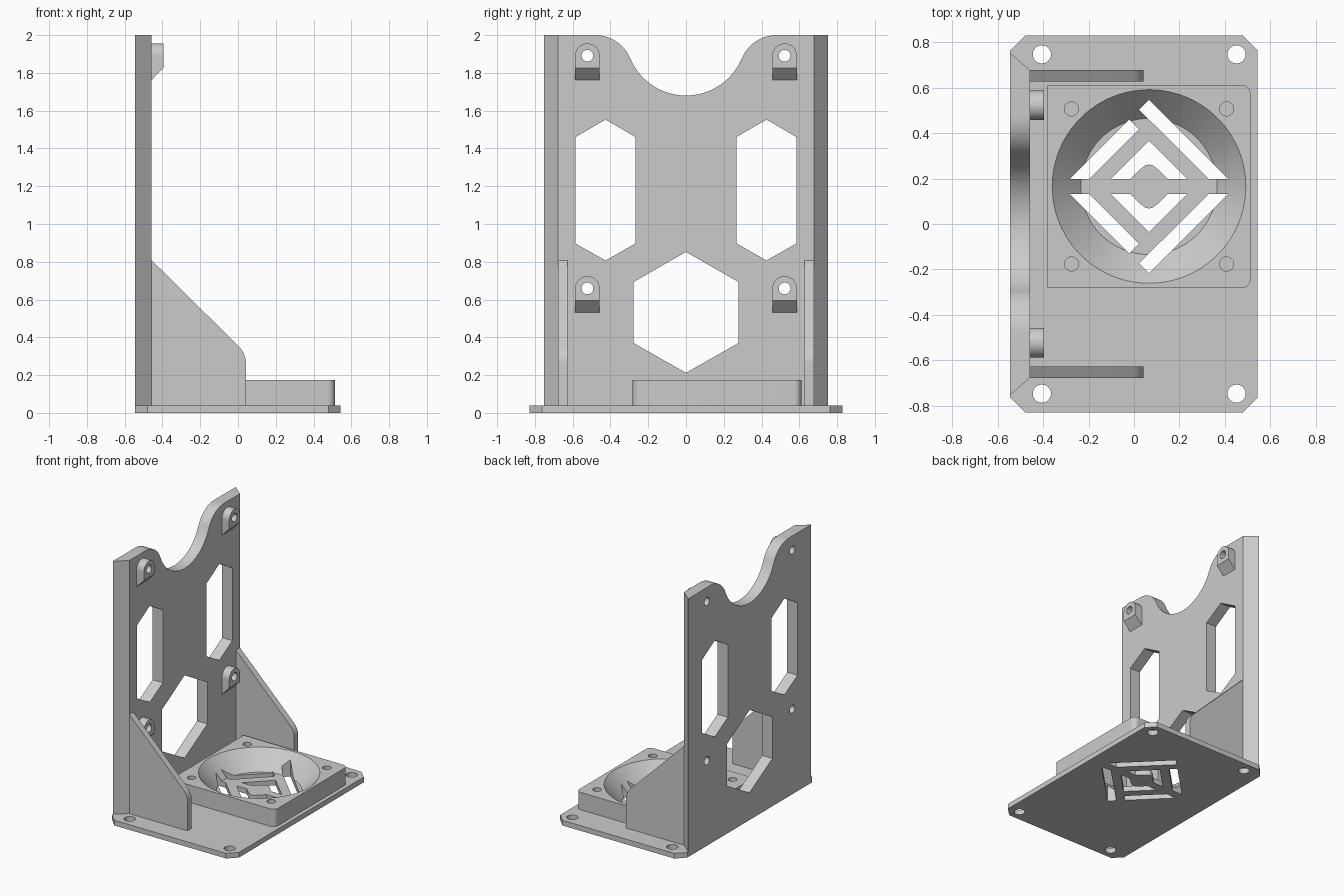
import bpy, bmesh, math

if "Cube" in bpy.data.objects:
    bpy.data.objects.remove(bpy.data.objects["Cube"])

GREY = (0.6, 0.6, 0.6, 1)
grey = bpy.data.materials.new("light grey plastic")
grey.use_nodes = True
grey.diffuse_color = GREY
grey.node_tree.nodes["Principled BSDF"].inputs["Base Color"].default_value = GREY

# Where a profile point (u, v) and extrusion depth w land, for each axis
PLACE = {
    "x": lambda u, v, w: (w, u, v),
    "y": lambda u, v, w: (u, w, v),
    "z": lambda u, v, w: (u, v, w),
}


def finish(name, bm):
    bmesh.ops.recalc_face_normals(bm, faces=bm.faces)
    mesh = bpy.data.meshes.new(name)
    bm.to_mesh(mesh)
    bm.free()
    mesh.materials.append(grey)
    obj = bpy.data.objects.new(name, mesh)
    bpy.context.collection.objects.link(obj)
    return obj


def prism(name, axis, profile, lo, hi):
    bm = bmesh.new()
    rings = [[bm.verts.new(PLACE[axis](u, v, w)) for u, v in profile] for w in (lo, hi)]
    n = len(profile)
    for ring in rings:
        bm.faces.new(ring)
    for i in range(n):
        j = (i + 1) % n
        bm.faces.new((rings[0][i], rings[0][j], rings[1][j], rings[1][i]))
    return finish(name, bm)


def arc(cu, cv, r, start, end, steps=12):
    angles = [math.radians(start + (end - start) * i / steps) for i in range(steps + 1)]
    return [(cu + r * math.cos(a), cv + r * math.sin(a)) for a in angles]


def hole(axis, u, v, r, lo, hi):
    return prism("hole_cutter", axis, arc(u, v, r, 0, 360, 32)[:-1], lo, hi)


def cut(obj, cutters):
    for c in cutters:
        c.hide_render = True
        mod = obj.modifiers.new("cut", "BOOLEAN")
        mod.operation = "DIFFERENCE"
        mod.solver = "EXACT"
        mod.object = c
    bpy.context.view_layer.update()
    graph = bpy.context.evaluated_depsgraph_get()
    mesh = bpy.data.meshes.new_from_object(obj.evaluated_get(graph))
    obj.modifiers.clear()
    obj.data = mesh
    for c in cutters:
        bpy.data.objects.remove(c)


def smooth(obj):
    obj.data.shade_smooth()
    obj.data.set_sharp_from_angle(angle=math.radians(30))


BACK, FACE, RIGHT = -0.545, -0.457, 0.543
FLOOR, RIM = 0.04, 0.175
FX, FY = 0.066, 0.165    # fan centre


# Diamond-shaped vent slots: one half, mirrored across the fan centre
def vent_cutters():
    strip_long = [(0, .382), (.35, .032), (.264, .032), (-.044, .338)]
    strip_short = [(-.35, .032), (-.264, .032), (-.044, .252), (-.087, .295)]
    side = [(.17, .032), (.083, .032), (.04, .075), (.018, .092)]
    chevron = [(0, .202)] + side + [(0, .097)] + [(-u, v) for u, v in reversed(side)]
    return [
        prism("vent_cutter", "z", [(FX + u, FY + s * v) for u, v in p], -0.1, 0.3)
        for p in (strip_long, strip_short, chevron) for s in (1, -1)
    ]


# Base plate with clipped corners and mounting holes
c, hy = 0.065, 0.828
base = prism("base_plate", "z", [
    (BACK + c, -hy), (RIGHT - c, -hy), (RIGHT, c - hy), (RIGHT, hy - c),
    (RIGHT - c, hy), (BACK + c, hy), (BACK, hy - c), (BACK, c - hy)], 0, FLOOR)
cut(base, vent_cutters() + [
    hole("z", x, y, 0.04, -0.1, 0.1) for x in (-0.405, 0.451) for y in (-0.746, 0.746)])

# Fan frame: block with two rounded corners, a conical bowl and screw holes
h, r = 0.447, 0.04
frame = prism("fan_frame", "z",
              [(FX - h, FY + h), (FX - h, FY - h)]
              + arc(FX + h - r, FY - h + r, r, -90, 0, 8)
              + arc(FX + h - r, FY + h - r, r, 0, 90, 8), FLOOR, RIM)
bm = bmesh.new()
bmesh.ops.create_cone(bm, cap_ends=True, segments=96, radius1=0.29, radius2=0.435, depth=0.155)
bmesh.ops.translate(bm, verts=bm.verts, vec=(FX, FY, (FLOOR + RIM) / 2))
bowl = finish("bowl_cutter", bm)
screw = 0.341
cut(frame, [bowl] + vent_cutters() + [
    hole("z", FX + a * screw, FY + b * screw, 0.031, -0.1, 0.3) for a in (-1, 1) for b in (-1, 1)])

# Upright wall, bevelled down both sides
wall = prism("upright_wall", "z", [
    (BACK, -0.752), (FACE, -0.677), (FACE, 0.677), (BACK, 0.752)], FLOOR, 2)


def hexagon(cy, half, low, shoulder_low, shoulder_high, high):
    return prism("window_cutter", "x", [
        (cy, low), (cy + half, shoulder_low), (cy + half, shoulder_high),
        (cy, high), (cy - half, shoulder_high), (cy - half, shoulder_low)], -0.7, -0.3)


# Scooped notch in the top edge
bend = math.degrees(math.atan2(0.2, 0.48))
left_lip = arc(-0.48, 1.8, 0.2, 90, bend, 14)
scoop = arc(0, 2, 0.32, 180 + bend, 360 - bend, 32)
right_lip = [(-u, v) for u, v in reversed(left_lip)]
notch = prism("notch_cutter", "x",
              [(-0.48, 2.1)] + left_lip + scoop[1:-1] + right_lip + [(0.48, 2.1)], -0.7, -0.3)

MOUNTS = [(y, z) for y in (-0.522, 0.522) for z in (0.659, 1.891)]
cut(wall, [notch, hexagon(0, 0.278, 0.212, 0.37, 0.693, 0.852)]
    + [hexagon(y, 0.159, 0.807, 0.897, 1.46, 1.553) for y in (-0.426, 0.426)]
    + [hole("x", y, z, 0.031, -0.7, -0.3) for y, z in MOUNTS])

# Standoffs: rounded top, sloped underside, drilled through
parts = [base, frame, wall]
for i, (y, z) in enumerate(MOUNTS):
    w, front = 0.065, -0.395
    standoff = prism(f"standoff_{i + 1}", "x",
                     arc(y, z, w, 0, 180, 20) + [(y - w, z - 0.128), (y + w, z - 0.128)], FACE, front)
    wedge = prism("wedge_cutter", "y", [
        (FACE, z - 0.128), (front + 0.02, z - 0.044), (front + 0.02, z - 0.3), (FACE, z - 0.3)],
        y - 0.1, y + 0.1)
    cut(standoff, [wedge, hole("x", y, z, 0.031, -0.7, -0.3)])
    parts.append(standoff)

# Triangular side braces with a rounded nose
for name, lo in (("front_brace", -0.677), ("rear_brace", 0.627)):
    parts.append(prism(name, "y", [(FACE, FLOOR), (0.042, FLOOR)]
                       + arc(-0.088, 0.26, 0.13, 0, 45, 8) + [(FACE, 0.808)], lo, lo + 0.05))

for part in parts:
    smooth(part)
